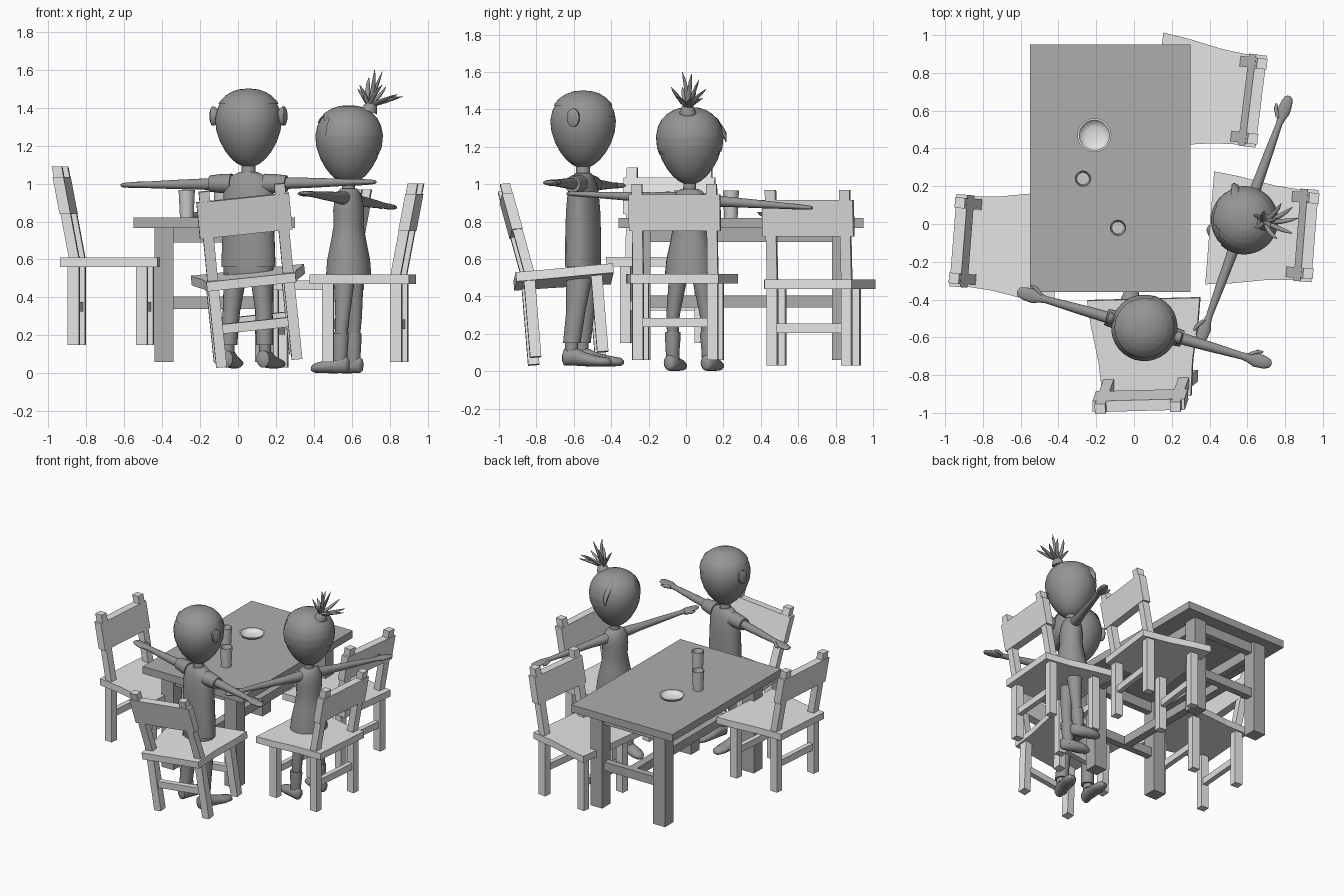
import bpy, bmesh, math, random
from mathutils import Matrix, Vector

random.seed(4)


def material(name, v):
    m = bpy.data.materials.new(name)
    m.diffuse_color = (v, v, v, 1)
    return m


CHAIR = material("light grey", 0.78)
TABLE = material("mid grey", 0.42)
FIGURE = material("dark grey", 0.30)
CUP = material("soft grey", 0.60)


def place(x, y, z, yaw=0, roll=0, pitch=0):
    r = math.radians
    return (Matrix.Translation((x, y, z)) @ Matrix.Rotation(r(yaw), 4, 'Z')
            @ Matrix.Rotation(r(roll), 4, 'Y') @ Matrix.Rotation(r(pitch), 4, 'X'))


def finish(name, bm, M, mat, smooth):
    bmesh.ops.recalc_face_normals(bm, faces=bm.faces[:])
    me = bpy.data.meshes.new(name)
    bm.to_mesh(me)
    bm.free()
    ob = bpy.data.objects.new(name, me)
    bpy.context.collection.objects.link(ob)
    ob.matrix_world = M
    me.materials.append(mat)
    if smooth:
        bpy.ops.object.select_all(action='DESELECT')
        ob.select_set(True)
        bpy.context.view_layer.objects.active = ob
        bpy.ops.object.shade_smooth_by_angle(angle=math.radians(50))
    return ob


def prism(name, pts, lo, hi, M, mat, shift=(0, 0)):
    """Flat outline in xy raised from lo to hi; the top may be shifted to lean."""
    bm = bmesh.new()
    a = [bm.verts.new((x, y, lo)) for x, y in pts]
    b = [bm.verts.new((x + shift[0], y + shift[1], hi)) for x, y in pts]
    bm.faces.new(a)
    bm.faces.new(b)
    for i in range(len(pts)):
        j = (i + 1) % len(pts)
        bm.faces.new((a[i], a[j], b[j], b[i]))
    return finish(name, bm, M, mat, False)


def box(name, x, y, z, M, mat, shift=(0, 0)):
    pts = [(x[0], y[0]), (x[1], y[0]), (x[1], y[1]), (x[0], y[1])]
    return prism(name, pts, z[0], z[1], M, mat, shift)


def loft(name, axis, secs, M, mat=FIGURE, n=24, keep=None):
    """Skin over ellipses: each section is (position on axis, u, v, radius u, radius v)."""
    bm = bmesh.new()
    rings = []
    for t, u, v, a, b in secs:
        ring = []
        for i in range(n):
            ang = 2 * math.pi * i / n
            p, q = u + a * math.cos(ang), v + b * math.sin(ang)
            ring.append(bm.verts.new({'z': (p, q, t), 'x': (t, p, q), 'y': (p, t, q)}[axis]))
        rings.append(ring)
    for a, b in zip(rings, rings[1:]):
        for i in range(n):
            j = (i + 1) % n
            bm.faces.new((a[i], a[j], b[j], b[i]))
    bm.faces.new(rings[0])
    bm.faces.new(rings[-1])
    if keep:
        gone = [f for f in bm.faces if not keep(f.calc_center_median())]
        bmesh.ops.delete(bm, geom=gone, context='FACES')
    return finish(name, bm, M, mat, True)


# Table: top, legs, aprons and H-shaped stretcher
T = place(-0.125, 0.295, 0)
box("table_top", (-0.425, 0.425), (-0.655, 0.655), (0.765, 0.82), T, TABLE)
for sx in (-1, 1):
    for sy in (-1, 1):
        cx, cy = sx * 0.265, sy * 0.535
        box("table_leg", (cx - 0.05, cx + 0.05), (cy - 0.05, cy + 0.05), (0.06, 0.765), T, TABLE)
    box("table_side_apron", (sx * 0.265 - 0.025, sx * 0.265 + 0.025), (-0.49, 0.49), (0.69, 0.765), T, TABLE)
for sy in (-1, 1):
    for z in ((0.69, 0.765), (0.34, 0.405)):
        box("table_end_rail", (-0.22, 0.22), (sy * 0.535 - 0.025, sy * 0.535 + 0.025), z, T, TABLE)
box("table_stretcher", (-0.03, 0.03), (-0.51, 0.51), (0.34, 0.405), T, TABLE)

# Bowl and cups on the table
loft("bowl", 'z', [(z, 0, 0, r, r) for z, r in
                   ((0.82, 0.05), (0.835, 0.078), (0.85, 0.09), (0.85, 0.08), (0.835, 0.068), (0.826, 0.045))],
     place(-0.21, 0.47, 0), CHAIR, 32)
for x, y in ((-0.27, 0.24), (-0.085, -0.02)):
    loft("cup", 'z', [(z, 0, 0, r, r) for z, r in
                      ((0.82, 0.036), (0.965, 0.043), (0.965, 0.038), (0.83, 0.032))],
         place(x, y, 0), CUP)


# Chair: faces local +y
def chair(M):
    half = [(0.30, 0.25), (0.285, 0.12), (0.25, -0.08), (0.235, -0.27)]
    prism("seat", half + [(-x, y) for x, y in reversed(half)], 0.41, 0.46, M, CHAIR)
    for s in (-1, 1):
        x = (s * 0.20 - 0.028, s * 0.20 + 0.028)
        box("front_leg", x, (0.13, 0.19), (0, 0.41), M, CHAIR)
        box("back_leg", x, (-0.23, -0.17), (0, 0.41), M, CHAIR)
        box("back_post", x, (-0.225, -0.172), (0.46, 0.94), M, CHAIR, (0, -0.09))
    box("back_panel", (-0.245, 0.245), (-0.272, -0.214), (0.69, 0.885), M, CHAIR, (0, -0.037))
    for y in (-0.2, 0.16):
        box("rung", (-0.18, 0.18), (y - 0.018, y + 0.018), (0.175, 0.225), M, CHAIR)


chair(place(-0.65, -0.11, 0.15, -94.5))
chair(place(0.65, -0.04, 0.06, 85.5))
chair(place(0.367, 0.685, 0.03, 83))
chair(place(0.105, -0.61, 0.07, 1.5, -6, 4.5))

# Shared head profile: (height, radius)
HEAD = [(1.09, 0.03), (1.105, 0.06), (1.13, 0.09), (1.17, 0.122), (1.22, 0.15), (1.28, 0.17), (1.34, 0.176),
        (1.39, 0.166), (1.43, 0.146), (1.46, 0.117), (1.48, 0.085), (1.493, 0.048), (1.497, 0.01)]


def head(M, dz, hairline):
    loft("head", 'z', [(z + dz, 0, 0, r, r) for z, r in HEAD], M, n=32)
    # Hair is a thin shell kept only above the hairline
    fine = []
    for (z0, r0), (z1, r1) in zip(HEAD, HEAD[1:]):
        fine += [(z0 + (z1 - z0) * k / 3, r0 + (r1 - r0) * k / 3) for k in range(3)]
    loft("hair", 'z', [(z + dz + 0.003, 0, 0, r + 0.005, r + 0.005) for z, r in fine + HEAD[-1:]],
         M, n=48, keep=hairline)


def arm(M, s, z, drop, fat):
    """Straight arm with a flat hand and thumb."""
    path = [(0.06, 0.040, 0.04), (0.13, 0.038, 0.038), (0.2, 0.031, 0.031), (0.38, 0.026, 0.025),
            (0.54, 0.019, 0.018), (0.57, 0.024, 0.017), (0.61, 0.038, 0.017), (0.66, 0.034, 0.014),
            (0.69, 0.024, 0.011), (0.70, 0.008, 0.005)]
    loft("arm", 'x', [(s * x, 0, z - drop * x, a * fat, b * fat) for x, a, b in path], M, n=16)
    loft("thumb", 'x', [(s * x, y, z - drop * x, r, r) for x, y, r in
                        ((0.57, 0.015, 0.014), (0.61, 0.042, 0.013), (0.64, 0.05, 0.005))], M, n=10)


# Boy: stands in front of the table, facing it
B = place(0.055, -0.55, 0, -16)
head(B, 0, lambda c: c.z > 1.42 or (c.z > 1.36 and c.y > 0.1 and c.x > 0))
loft("neck", 'z', [(1.0, 0, 0, 0.055, 0.05), (1.05, 0, 0, 0.038, 0.038), (1.12, 0, 0, 0.036, 0.036)], B)
loft("shirt", 'z', [(0.56, 0, 0, 0.147, 0.092), (0.7, 0, 0, 0.142, 0.092), (0.85, 0, 0, 0.136, 0.088),
                    (0.95, 0, 0, 0.136, 0.078), (1.0, 0, 0, 0.132, 0.068), (1.035, 0, 0, 0.105, 0.056),
                    (1.06, 0, 0, 0.05, 0.042)], B)
loft("pants_hip", 'z', [(0.47, 0, 0, 0.11, 0.07), (0.52, 0, 0, 0.135, 0.085), (0.57, 0, 0, 0.135, 0.085)], B)
for s in (-1, 1):
    arm(B, s, 1.0, -0.012 * s, 1.0)
    loft("sleeve", 'x', [(s * x, 0, 1.0, a, b) for x, a, b in
                         ((0.09, 0.055, 0.052), (0.15, 0.05, 0.05), (0.21, 0.044, 0.043))], B, n=20)
    loft("pants_leg", 'z', [(0.15, s * 0.098, -0.035, 0.045, 0.047), (0.32, s * 0.09, -0.015, 0.045, 0.052),
                            (0.53, s * 0.07, 0, 0.06, 0.075)], B, n=20)
    loft("ankle", 'z', [(0.08, s * 0.10, -0.035, 0.032, 0.035), (0.17, s * 0.10, -0.035, 0.032, 0.035)], B, n=16)
    loft("shoe", 'y', [(y, s * (0.10 + 0.1 * max(y, 0)), z, a, h) for y, z, a, h in
                       ((-0.085, 0.07, 0.015, 0.02), (-0.075, 0.075, 0.035, 0.045), (-0.02, 0.08, 0.042, 0.05),
                        (0.05, 0.062, 0.046, 0.036), (0.12, 0.053, 0.05, 0.028), (0.175, 0.05, 0.036, 0.022),
                        (0.19, 0.048, 0.012, 0.01))], B, n=16)
    loft("ear", 'x', [(s * x, 0, 1.355, a, b) for x, a, b in
                      ((0.165, 0.02, 0.032), (0.185, 0.034, 0.05), (0.2, 0.034, 0.05), (0.208, 0.02, 0.034))],
         B, n=20)

# Girl: stands at the right side, facing the table
G = place(0.583, 0.02, 0, 70)


def girl_hairline(c):
    ang = math.atan2(c.y, c.x)
    edge = 1.17 if c.y < 0.06 else 1.31 - 0.05 * c.x / 0.17
    return c.z > edge + 0.012 * math.sin(ang * 9)


head(G, -0.088, girl_hairline)
loft("neck", 'z', [(0.9, 0, 0, 0.05, 0.045), (0.97, 0, 0, 0.035, 0.035), (1.04, 0, 0, 0.034, 0.034)], G)
loft("dress", 'z', [(0.52, 0, 0, 0.135, 0.118), (0.6, 0, 0, 0.126, 0.112), (0.7, 0, 0, 0.104, 0.092),
                    (0.78, 0, 0, 0.09, 0.078), (0.86, 0, 0, 0.096, 0.08), (0.92, 0, 0, 0.095, 0.07),
                    (0.96, 0, 0, 0.072, 0.055), (0.975, 0, 0, 0.045, 0.04)], G)
for s in (-1, 1):
    arm(G, s, 0.92, 0.012 + 0.055 * s, 0.9)
    loft("leg", 'z', [(0.16, s * 0.1, 0.01, 0.03, 0.032), (0.3, s * 0.095, 0, 0.036, 0.038),
                      (0.54, s * 0.06, 0, 0.052, 0.06)], G, n=20)
    loft("boot_shaft", 'z', [(0.03, s * 0.102, 0.015, 0.035, 0.042), (0.1, s * 0.102, 0.012, 0.036, 0.04),
                             (0.19, s * 0.1, 0.01, 0.042, 0.044), (0.21, s * 0.1, 0.01, 0.04, 0.042)], G, n=20)
    loft("boot_foot", 'y', [(y, s * 0.105, z, a, h) for y, z, a, h in
                            ((-0.04, 0.045, 0.012, 0.03), (-0.025, 0.045, 0.034, 0.043), (0.04, 0.042, 0.042, 0.042),
                             (0.1, 0.034, 0.048, 0.033), (0.15, 0.028, 0.036, 0.025), (0.17, 0.024, 0.012, 0.012))],
         G, n=16)

# Loose strand by the face and spiky hair tuft
loft("hair_strand", 'z', [(1.225, 0.165, 0.115, 0.003, 0.003), (1.28, 0.155, 0.105, 0.012, 0.022),
                          (1.35, 0.11, 0.085, 0.015, 0.03), (1.39, 0.07, 0.06, 0.01, 0.02)], G, n=10)
base = Vector((0.69, 0.01, 1.38))
loft("hair_tie", 'z', [(0, 0, 0, 0.045, 0.045), (0.035, 0, 0, 0.032, 0.032), (0.05, 0, 0, 0.02, 0.02)],
     Matrix.Translation(base) @ Matrix.Rotation(math.radians(20), 4, 'Y'), n=16)
tips = [(0.18, 0.02, 0.05), (0.15, 0.08, 0.05), (0.15, -0.06, 0.06), (0.09, 0.1, 0.1), (0.07, -0.09, 0.11),
        (0.07, 0.02, 0.18), (0.03, -0.03, 0.19), (0.0, 0.06, 0.15), (-0.05, -0.03, 0.11), (-0.06, 0.04, 0.09)]
for tip in tips:
    d = Vector(tip)
    L = d.length
    M = Matrix.Translation(base + Vector((0, 0, 0.03))) @ d.to_track_quat('Z', 'Y').to_matrix().to_4x4()
    bend = random.uniform(-0.012, 0.012)
    loft("hair_spike", 'z', [(0, 0, 0, 0.012, 0.012), (L * 0.5, bend, 0, 0.013, 0.01),
                             (L * 0.8, bend * 0.6, 0, 0.009, 0.006), (L, 0, 0, 0.001, 0.001)], M, n=8)
